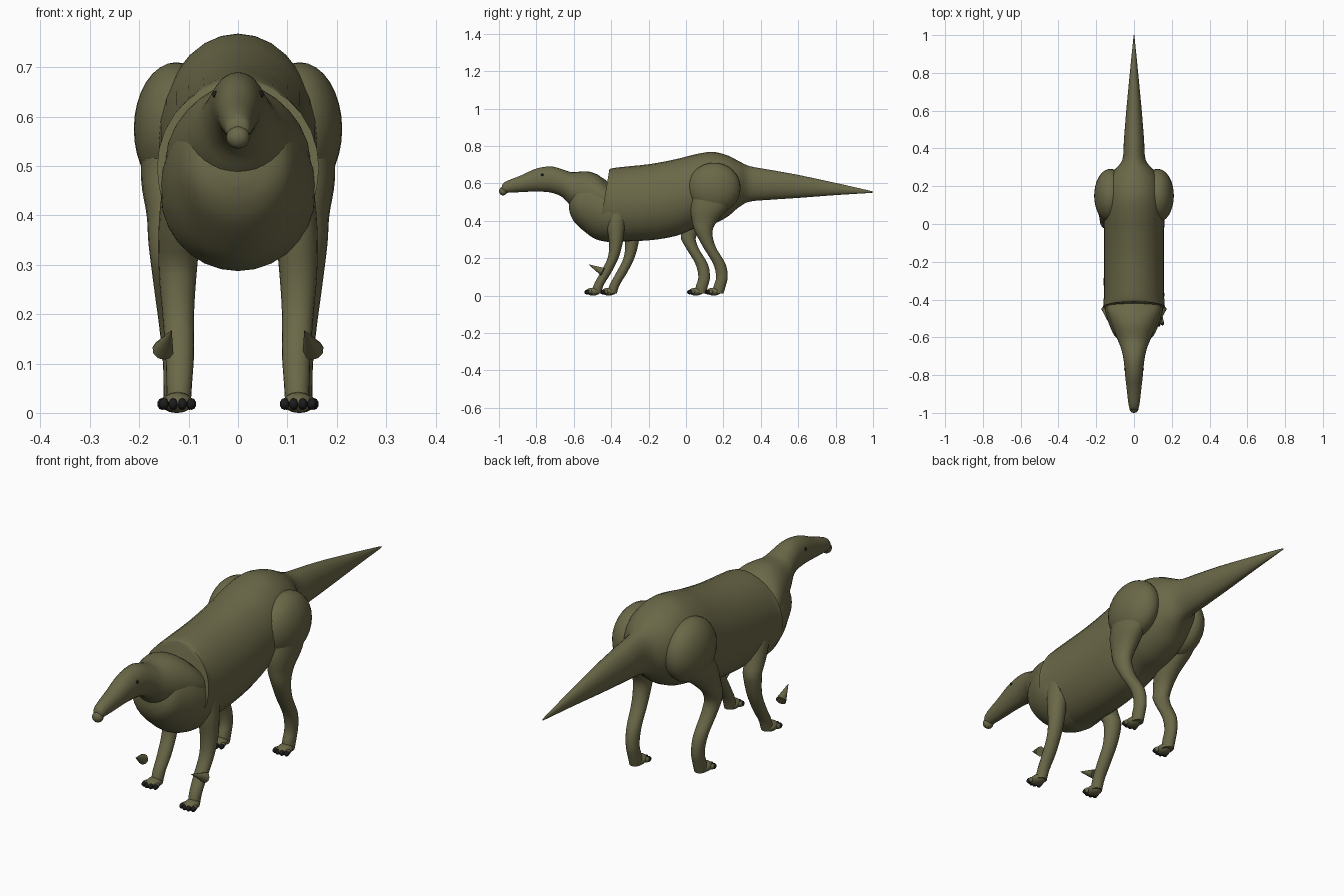
import bpy
import bmesh
import math
from mathutils import Vector

default = bpy.data.objects.get("Cube")
if default:
    bpy.data.objects.remove(default, do_unlink=True)


def make_material(name, colour):
    mat = bpy.data.materials.new(name)
    mat.use_nodes = True
    mat.diffuse_color = colour
    mat.node_tree.nodes["Principled BSDF"].inputs["Base Color"].default_value = colour
    return mat


olive = make_material("olive hide", (0.145, 0.138, 0.064, 1))
black = make_material("black claw", (0.012, 0.012, 0.012, 1))


def finish(name, bm, material):
    """Turn a bmesh into a smooth shaded object of one colour."""
    bmesh.ops.recalc_face_normals(bm, faces=bm.faces)
    mesh = bpy.data.meshes.new(name)
    bm.to_mesh(mesh)
    bm.free()
    mesh.materials.append(material)
    obj = bpy.data.objects.new(name, mesh)
    bpy.context.collection.objects.link(obj)
    bpy.ops.object.select_all(action="DESELECT")
    obj.select_set(True)
    bpy.context.view_layer.objects.active = obj
    bpy.ops.object.shade_smooth_by_angle(angle=math.radians(50))
    return obj


def blend(a, b, c, d, t):
    """Catmull-Rom blend from b to c."""
    return 0.5 * (2 * b + (c - a) * t + (2 * a - 5 * b + 4 * c - d) * t ** 2
                  + (3 * b - a - 3 * c + d) * t ** 3)


def smooth_rows(rows, steps=4):
    last = len(rows) - 1
    result = []
    for i in range(last):
        near = [rows[max(i - 1, 0)], rows[i], rows[i + 1], rows[min(i + 2, last)]]
        for s in range(steps):
            result.append([blend(*column, s / steps) for column in zip(*near)])
    return result + [rows[-1]]


def loft(name, rings, sides=28):
    """Skin elliptical rings given as (centre, first radius, second radius)."""
    bm = bmesh.new()
    loops = []
    for centre, u, v in rings:
        angles = [math.tau * k / sides for k in range(sides)]
        loops.append([bm.verts.new(centre + u * math.cos(a) + v * math.sin(a))
                      for a in angles])
    for low, high in zip(loops, loops[1:]):
        for k in range(sides):
            n = (k + 1) % sides
            bm.faces.new((low[k], low[n], high[n], high[k]))
    bm.faces.new(loops[0])
    bm.faces.new(loops[-1])
    return finish(name, bm, olive)


def body_loft(name, rows, lean=0):
    """Rows along the spine: y, underside z, top z, half width.
    The first rings lean back by the given amount."""
    rings = []
    for i, (y, low, top, w) in enumerate(smooth_rows(rows)):
        tilt = lean * max(0, 1 - i / 6)
        rings.append((Vector((0, y, (low + top) / 2)), Vector((w, 0, 0)),
                      Vector((0, tilt, (top - low) / 2))))
    loft(name, rings)


def leg_loft(name, rows, side, shift):
    """Rows down a leg: x, y, z, x radius, y radius; the foot moves by shift."""
    rings = []
    for x, y, z, rx, ry in smooth_rows(rows):
        slide = shift * min(1, max(0, (0.5 - z) / 0.2))
        rings.append((Vector((side * x, y + slide, z)),
                      Vector((rx, 0, 0)), Vector((0, ry, 0))))
    loft(name, rings, sides=20)


def ball(name, centre, radii, material=olive, detail=16):
    bm = bmesh.new()
    bmesh.ops.create_uvsphere(bm, u_segments=detail, v_segments=detail // 2, radius=1)
    bmesh.ops.scale(bm, vec=Vector(radii), verts=bm.verts)
    bmesh.ops.translate(bm, vec=Vector(centre), verts=bm.verts)
    return finish(name, bm, material)


def spike(name, base, tip, radius):
    base, tip = Vector(base), Vector(tip)
    bm = bmesh.new()
    bmesh.ops.create_cone(bm, cap_ends=True, segments=10, radius1=radius,
                          radius2=0.001, depth=(tip - base).length)
    turn = (tip - base).to_track_quat("Z", "Y")
    bmesh.ops.rotate(bm, matrix=turn.to_matrix(), verts=bm.verts)
    bmesh.ops.translate(bm, vec=(base + tip) / 2, verts=bm.verts)
    return finish(name, bm, olive)


# Barrel-shaped torso with a raised, leaning collar rim, running into the tail
body_loft("torso_and_tail", [
    (-0.44, 0.32, 0.672, 0.164), (-0.39, 0.292, 0.683, 0.16),
    (-0.2, 0.295, 0.702, 0.16), (-0.05, 0.32, 0.73, 0.16),
    (0.05, 0.36, 0.755, 0.16), (0.14, 0.38, 0.768, 0.155),
    (0.22, 0.42, 0.75, 0.14), (0.28, 0.47, 0.72, 0.108),
    (0.34, 0.502, 0.692, 0.062), (0.45, 0.512, 0.672, 0.053),
    (0.6, 0.522, 0.645, 0.041), (0.8, 0.537, 0.602, 0.022),
    (0.96, 0.547, 0.566, 0.006), (1, 0.55, 0.556, 0.002)], lean=0.03)

# Rounded chest rising into the base of the neck
body_loft("chest", [
    (-0.625, 0.46, 0.5, 0.02), (-0.615, 0.425, 0.54, 0.07),
    (-0.59, 0.385, 0.6, 0.104), (-0.54, 0.34, 0.635, 0.128),
    (-0.49, 0.305, 0.645, 0.146), (-0.44, 0.29, 0.625, 0.156),
    (-0.4, 0.288, 0.595, 0.156), (-0.33, 0.3, 0.58, 0.15)])

# Neck and tapering head
body_loft("neck_and_head", [
    (-0.985, 0.56, 0.585, 0.012), (-0.975, 0.55, 0.602, 0.024),
    (-0.94, 0.55, 0.62, 0.031), (-0.88, 0.553, 0.643, 0.038),
    (-0.8, 0.556, 0.679, 0.047), (-0.72, 0.55, 0.69, 0.055),
    (-0.66, 0.525, 0.674, 0.068), (-0.61, 0.475, 0.66, 0.088),
    (-0.53, 0.43, 0.664, 0.12), (-0.47, 0.42, 0.645, 0.14),
    (-0.42, 0.42, 0.605, 0.145), (-0.36, 0.44, 0.58, 0.12)])
ball("snout_tip", (0, -0.978, 0.558), (0.024, 0.022, 0.023))

FRONT_LEG = [
    (0.1, -0.37, 0.54, 0.03, 0.04), (0.108, -0.37, 0.46, 0.044, 0.055),
    (0.118, -0.375, 0.37, 0.043, 0.048), (0.122, -0.375, 0.28, 0.038, 0.036),
    (0.121, -0.39, 0.2, 0.032, 0.029), (0.118, -0.43, 0.12, 0.029, 0.029),
    (0.119, -0.465, 0.06, 0.026, 0.027), (0.12, -0.48, 0.012, 0.024, 0.025)]
HIND_LEG = [
    (0.14, 0.15, 0.56, 0.055, 0.11), (0.142, 0.125, 0.47, 0.054, 0.1),
    (0.14, 0.1, 0.4, 0.045, 0.068), (0.144, 0.095, 0.34, 0.037, 0.046),
    (0.138, 0.125, 0.26, 0.033, 0.034), (0.13, 0.178, 0.17, 0.029, 0.033),
    (0.126, 0.192, 0.1, 0.026, 0.031), (0.125, 0.18, 0.05, 0.026, 0.032),
    (0.125, 0.17, 0.01, 0.025, 0.03)]


def foot(name, x, y):
    """Flat foot with a fan of four toes ending in blunt black claws."""
    ball(name, (x, y - 0.022, 0.021), (0.031, 0.04, 0.021))
    for i in range(4):
        spread = (i - 1.5) / 1.5
        tx = x + 0.026 * spread
        ty = y - 0.05 + 0.01 * abs(spread)
        ball(f"{name}_toe_{i + 1}", (tx, ty, 0.019), (0.01, 0.016, 0.012), detail=10)
        ball(f"{name}_claw_{i + 1}", (tx + 0.002 * spread, ty - 0.009, 0.018),
             (0.01, 0.014, 0.012), black, 10)


# Paired parts: the feet are staggered as in a walking step
for side, word in ((-1, "right"), (1, "left")):
    front_shift = 0.085 if side < 0 else 0
    hind_shift = -0.095 if side < 0 else 0
    leg_loft(f"{word}_front_leg", FRONT_LEG, side, front_shift)
    foot(f"{word}_front_foot", side * 0.122, -0.475 + front_shift)
    leg_loft(f"{word}_hind_leg", HIND_LEG, side, hind_shift)
    foot(f"{word}_hind_foot", side * 0.126, 0.17 + hind_shift)
    ball(f"{word}_thigh", (side * 0.125, 0.15, 0.575), (0.086, 0.142, 0.135), detail=32)
    ball(f"{word}_eye", (side * 0.046, -0.768, 0.645), (0.006, 0.007, 0.007), black)
    # Loose spike hovering in front of the foreleg
    spike(f"{word}_spike", (side * 0.152, -0.445, 0.127),
          (side * 0.135, -0.52, 0.166), 0.022)
